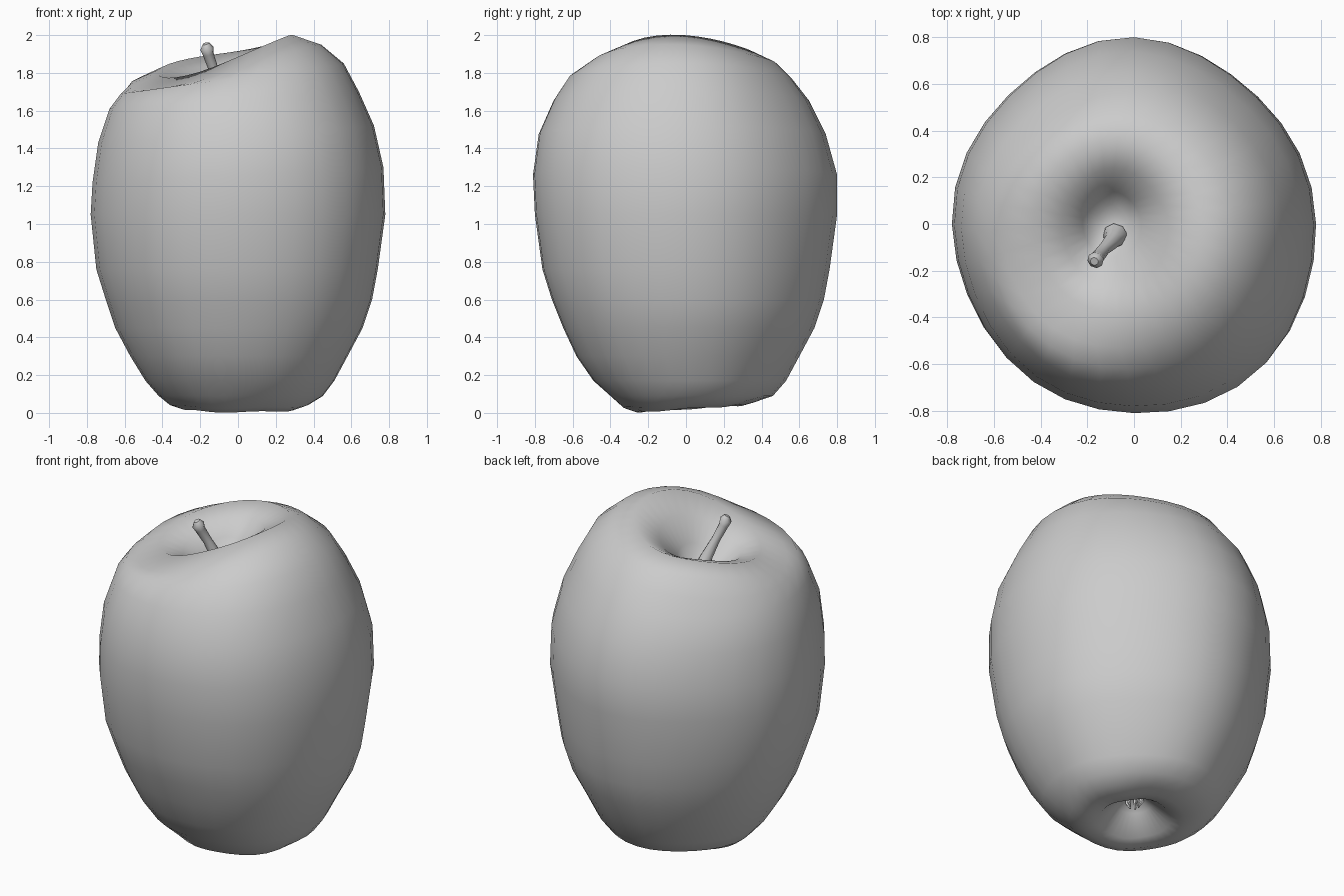
import bpy, bmesh, math
from mathutils import Vector

if "Cube" in bpy.data.objects:
    bpy.data.objects.remove(bpy.data.objects["Cube"], do_unlink=True)

SIDES = 32

grey = bpy.data.materials.new("plain grey")
grey.use_nodes = True
grey.diffuse_color = (0.6, 0.6, 0.6, 1)
grey.node_tree.nodes["Principled BSDF"].inputs["Base Color"].default_value = grey.diffuse_color


def skin(name, loops, sharp_angle):
    """Bridge a stack of equal vertex loops and close both ends."""
    bm = bmesh.new()
    rings = [[bm.verts.new(p) for p in loop] for loop in loops]
    n = len(rings[0])
    for low, high in zip(rings, rings[1:]):
        for i in range(n):
            j = (i + 1) % n
            bm.faces.new((low[i], low[j], high[j], high[i]))
    bm.faces.new(rings[0][::-1])
    bm.faces.new(rings[-1])
    bmesh.ops.recalc_face_normals(bm, faces=bm.faces)
    mesh = bpy.data.meshes.new(name)
    bm.to_mesh(mesh)
    bm.free()
    mesh.materials.append(grey)
    obj = bpy.data.objects.new(name, mesh)
    bpy.context.collection.objects.link(obj)
    bpy.ops.object.select_all(action="DESELECT")
    obj.select_set(True)
    bpy.context.view_layer.objects.active = obj
    bpy.ops.object.shade_smooth_by_angle(angle=math.radians(sharp_angle))
    return obj


def body_ring(x0, z0, x1, z1, front, back):
    """Oval ring given by its side points, tilted between their heights."""
    loop = []
    for i in range(SIDES):
        a = math.tau * i / SIDES
        c, s = math.cos(a), math.sin(a)
        # uneven swelling between the four sides
        d = math.sin(2 * a)
        swell = 1.25 * (d * d * (0.007 * c - 0.028 * s - 0.005) - 0.01 * d)
        z = (z0 + z1) / 2 + c * (z1 - z0) / 2
        if z0 > 1.7:
            # wavy shoulder, low at the front
            z += 0.025 * s - 0.02 * s * s - 0.05 * s * c
        if z0 < 0.06:
            # base lip raised at the back, with five slight lobes
            z += 0.018 * s + 0.004 * math.cos(5 * a)
        loop.append(((x0 + x1) / 2 + c * (1 + swell) * (x1 - x0) / 2,
                     (front + back) / 2 + s * (1 + swell) * (back - front) / 2, z))
    return loop


def tube(name, points, radii, sides=8, sharp_angle=50):
    """Round tube of varying thickness along a path."""
    points = [Vector(p) for p in points]
    turn = (points[-1] - points[0]).to_track_quat("Z", "Y")
    loops = []
    for p, r in zip(points, radii):
        loops.append([p + turn @ Vector((r * math.cos(math.tau * i / sides),
                                         r * math.sin(math.tau * i / sides), 0))
                      for i in range(sides)])
    return skin(name, loops, sharp_angle)


# Fruit: from the base hollow, around the outside, into the stem hollow
# left x, left z, right x, right z, front y, back y
body = [
    (-.04, .2, .04, .2, -.04, .04),
    (-.1, .14, .1, .14, -.1, .1),
    (-.2, .04, .21, .04, -.18, .21),
    (-.29, .022, .31, .022, -.26, .3),
    (-.36, .045, .38, .045, -.33, .38),
    (-.42, .09, .45, .09, -.4, .46),
    (-.49, .17, .51, .17, -.49, .53),
    (-.57, .3, .58, .3, -.58, .6),
    (-.65, .45, .66, .45, -.65, .68),
    (-.7, .6, .71, .6, -.71, .73),
    (-.75, .76, .74, .76, -.76, .76),
    (-.78, 1.05, .78, 1.05, -.8, .8),
    (-.77, 1.22, .77, 1.3, -.81, .8),
    (-.74, 1.43, .72, 1.52, -.78, .74),
    (-.68, 1.61, .64, 1.7, -.7, .65),
    (-.62, 1.69, .56, 1.85, -.62, .56),
    (-.57, 1.74, .44, 1.95, -.53, .48),
    (-.43, 1.8, .29, 2, -.38, .36),
    (-.31, 1.77, .14, 1.9, -.26, .24),
    (-.22, 1.71, .03, 1.77, -.14, .14),
    (-.16, 1.62, -.03, 1.63, -.06, .08),
]
skin("fruit_body", [body_ring(*row) for row in body], 80)

# Stem with a flared foot and a knobbly tip
tube("stem",
     [(-.08, -.05, 1.63), (-.09, -.07, 1.71), (-.13, -.11, 1.82),
      (-.158, -.145, 1.9), (-.165, -.155, 1.93), (-.17, -.16, 1.955)],
     [.055, .036, .026, .029, .036, .018])

# Dried blossom leaves in the base hollow
for i in range(5):
    a = math.tau * i / 5
    c, s = math.cos(a), math.sin(a)
    tube("blossom_leaf_%d" % (i + 1),
         [(.03 * c, .03 * s, .21), (.045 * c, .045 * s, .16), (.025 * c, .025 * s, .12)],
         [.014, .012, .004], sides=5)
